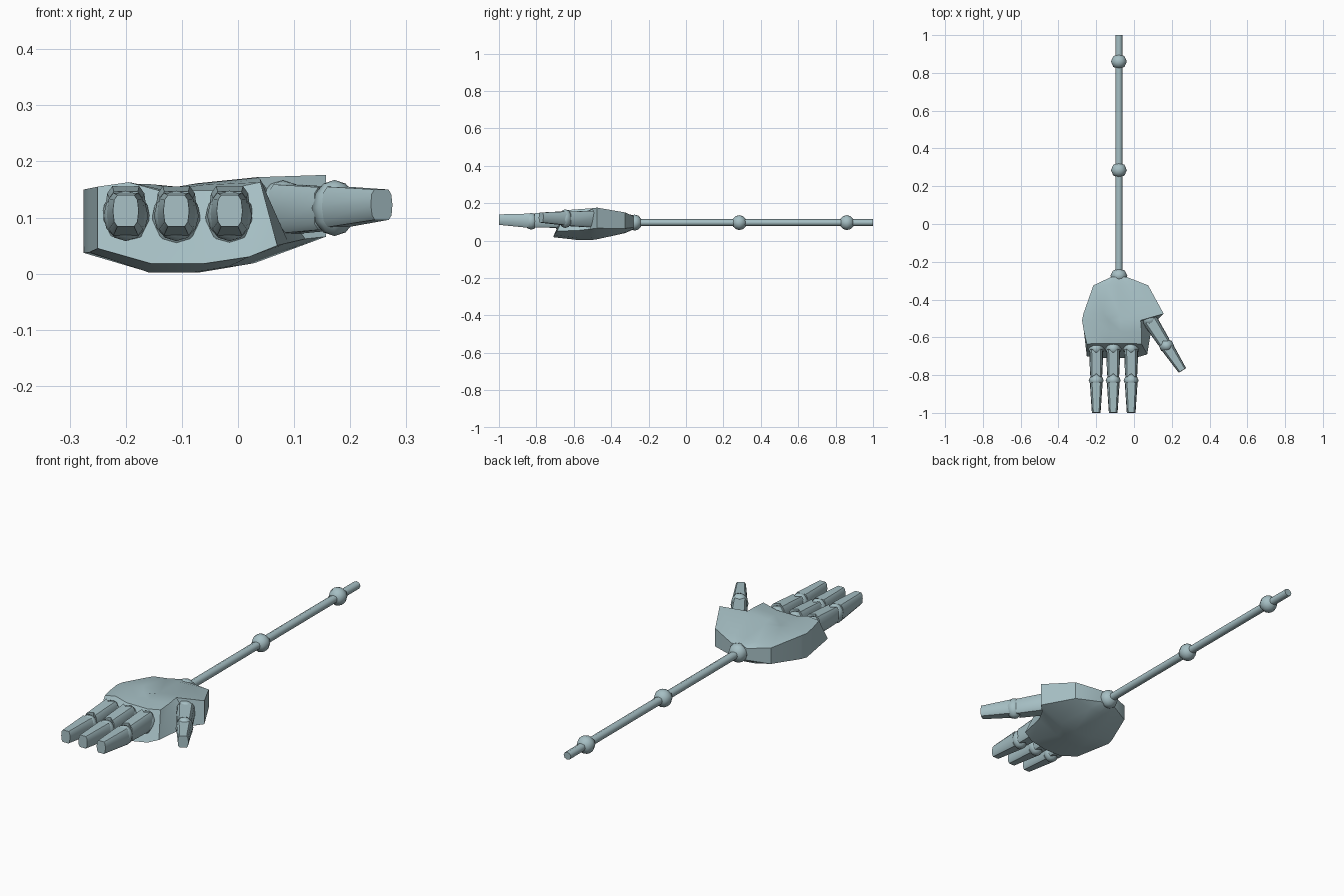
import bpy, bmesh, math
from mathutils import Vector

if "Cube" in bpy.data.objects:
    bpy.data.objects.remove(bpy.data.objects["Cube"])

mat = bpy.data.materials.new("pale teal grey")
mat.diffuse_color = (0.38, 0.52, 0.55, 1)
mat.use_nodes = True
mat.node_tree.nodes["Principled BSDF"].inputs["Base Color"].default_value = mat.diffuse_color


def finish(name, bm, angle=40):
    bmesh.ops.recalc_face_normals(bm, faces=bm.faces)
    me = bpy.data.meshes.new(name)
    bm.to_mesh(me)
    bm.free()
    ob = bpy.data.objects.new(name, me)
    bpy.context.collection.objects.link(ob)
    me.materials.append(mat)
    bpy.ops.object.select_all(action='DESELECT')
    ob.select_set(True)
    bpy.context.view_layer.objects.active = ob
    bpy.ops.object.shade_smooth_by_angle(angle=math.radians(angle))
    return ob


def loft(name, rings, angle=40):
    bm = bmesh.new()
    loops = [[bm.verts.new(p) for p in r] for r in rings]
    for a, b in zip(loops, loops[1:]):
        n = len(a)
        for i in range(n):
            bm.faces.new((a[i], a[(i + 1) % n], b[(i + 1) % n], b[i]))
    caps = [bm.faces.new(loops[0]), bm.faces.new(loops[-1])]
    bmesh.ops.triangulate(bm, faces=caps)
    return finish(name, bm, angle)


def ball(name, c, rx, ry, rz):
    bm = bmesh.new()
    bmesh.ops.create_uvsphere(bm, u_segments=8, v_segments=6, radius=1)
    for v in bm.verts:
        v.co = Vector((v.co.x * rx, v.co.y * ry, v.co.z * rz)) + Vector(c)
    return finish(name, bm, 50)


def segment(name, a, b, size_a, size_b, notch=0.0):
    """Chamfered square bar from a to b; notch makes zigzag cuffs at the ends."""
    a, b = Vector(a), Vector(b)
    d = (b - a).normalized()
    side = d.cross(Vector((0, 0, 1))).normalized()
    up = side.cross(d)
    prof = [(1, 0), (.9, .7), (.65, 1), (0, 1), (-.65, 1), (-.9, .7), (-1, 0),
            (-.9, -.7), (-.65, -1), (0, -1), (.65, -1), (.9, -.7)]

    def ring(c, s, sign):
        return [c + side * u * s[0] + up * w * s[1]
                + d * sign * (notch if u * w == 0 else 0)
                for u, w in prof]
    return loft(name, [ring(a, size_a, 1), ring(b, size_b, -1)])


# Arm rod and its joints
AX, AZ = -0.08, 0.096
rod = [[(AX + 0.019 * math.cos(k * math.pi / 4), y, AZ + 0.018 * math.sin(k * math.pi / 4))
        for k in range(8)] for y in (-0.28, 1.0)]
loft("arm_rod", rod, 50)
for nm, y, r in (("wrist_joint", -0.275, 0.045), ("elbow_joint", 0.285, 0.042),
                 ("shoulder_joint", 0.86, 0.042)):
    ball(nm, (AX, y, AZ), r, 0.04, r * 0.95)

# Palm: cross-sections from wrist to knuckles
# y, left x, right x top, right x low, top left z, mid z, right z, low right z, bottom z, low left z
sections = [
    (-0.280, -0.12, -0.04, -0.04, 0.125, 0.13, 0.13, 0.07, 0.06, 0.07),
    (-0.325, -0.215, 0.075, 0.075, 0.135, 0.145, 0.15, 0.065, 0.04, 0.06),
    (-0.475, -0.268, 0.157, 0.157, 0.15, 0.152, 0.176, 0.066, 0.007, 0.04),
    (-0.510, -0.275, 0.035, 0.12, 0.15, 0.15, 0.172, 0.062, 0.002, 0.037),
    (-0.570, -0.265, 0.04, 0.09, 0.152, 0.148, 0.168, 0.055, 0.002, 0.038),
]
rings = []
for y, xl, xr, xq, zl, zm, zr, zq, zb, zk in sections:
    w = xr - xl
    rings.append([(xl, y, zl), (xl + .25 * w, y, zl + .01), (xl + .45 * w, y, zm),
                  (xl + .65 * w, y, (zm + zr) / 2), (xr, y, zr), (xq, y, zq),
                  (xq - .3 * (xq - xl), y, zb + .2 * (zq - zb)),
                  (xl + .52 * (xq - xl), y, zb), (xl + .3 * (xq - xl), y, zb), (xl, y, zk)])
rings.append([(-0.25, -0.635, 0.155), (-0.195, -0.632, 0.163), (-0.14, -0.632, 0.148),
              (-0.03, -0.632, 0.148), (0.04, -0.635, 0.163), (0.07, -0.69, 0.05),
              (0.02, -0.705, 0.03), (-0.06, -0.71, 0.018), (-0.155, -0.71, 0.018),
              (-0.25, -0.70, 0.045)])
loft("palm", rings, 35)

# Fingers
for i, x in enumerate((-0.2, -0.11, -0.015)):
    n = f"finger_{i + 1}"
    ball(n + "_base_joint", (x, -0.66, 0.095), 0.044, 0.042, 0.057)
    segment(n + "_base", (x, -0.66, 0.112), (x, -0.81, 0.108), (0.037, 0.044), (0.033, 0.038), 0.02)
    ball(n + "_middle_joint", (x, -0.828, 0.103), 0.04, 0.036, 0.045)
    segment(n + "_tip", (x, -0.84, 0.106), (x, -1.0, 0.112), (0.034, 0.038), (0.023, 0.028))

# Thumb
ball("thumb_base_joint", (0.08, -0.505, 0.12), 0.045, 0.04, 0.046)
segment("thumb_base", (0.085, -0.51, 0.115), (0.162, -0.632, 0.116), (0.04, 0.044), (0.034, 0.038), 0.015)
ball("thumb_middle_joint", (0.172, -0.645, 0.117), 0.04, 0.037, 0.05)
segment("thumb_tip", (0.178, -0.655, 0.119), (0.256, -0.775, 0.123), (0.034, 0.036), (0.023, 0.027))
